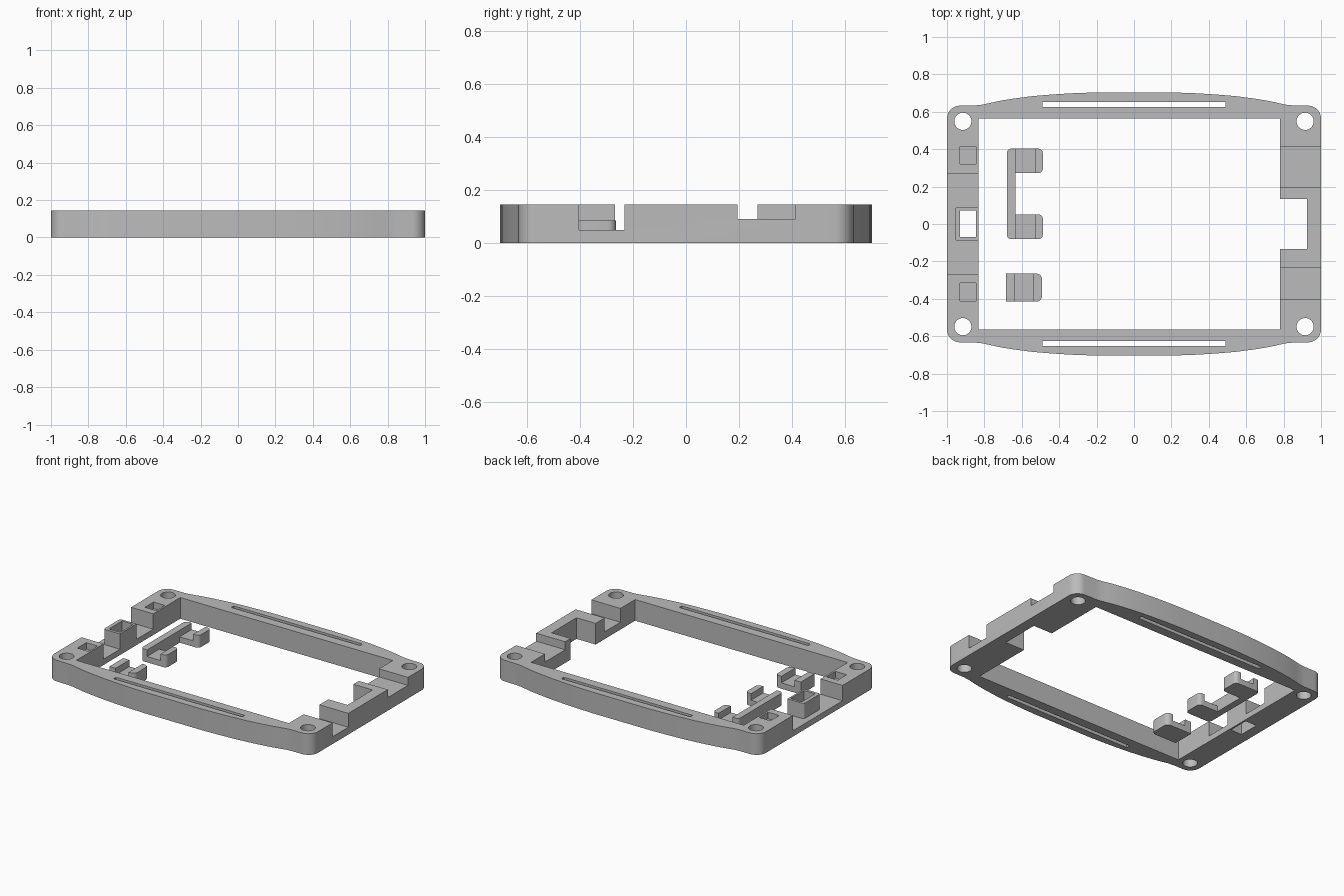
import bpy, bmesh
from math import sin, cos, pi, radians

default = bpy.data.objects.get("Cube")
if default:
    bpy.data.objects.remove(default, do_unlink=True)

H = 0.145        # frame height
LOW = 0.04       # floor of the wide gap and of the clip channels
CLIP_H = 0.085

grey = bpy.data.materials.new("light grey plastic")
grey.use_nodes = True
grey.diffuse_color = (0.5, 0.5, 0.5, 1)
grey.node_tree.nodes["Principled BSDF"].inputs["Base Color"].default_value = (0.5, 0.5, 0.5, 1)


def prism(name, outline, z0, z1):
    """Extrude a counter-clockwise outline from z0 to z1."""
    bm = bmesh.new()
    base = bm.faces.new([bm.verts.new((x, y, z0)) for x, y in outline])
    top = bmesh.ops.extrude_face_region(bm, geom=[base])["geom"]
    moved = [v for v in top if isinstance(v, bmesh.types.BMVert)]
    bmesh.ops.translate(bm, vec=(0, 0, z1 - z0), verts=moved)
    bmesh.ops.recalc_face_normals(bm, faces=bm.faces)
    mesh = bpy.data.meshes.new(name)
    bm.to_mesh(mesh)
    bm.free()
    mesh.materials.append(grey)
    obj = bpy.data.objects.new(name, mesh)
    bpy.context.scene.collection.objects.link(obj)
    return obj


def arc(cx, cy, r, start, sweep, steps):
    return [(cx + r * cos(start + sweep * i / steps),
             cy + r * sin(start + sweep * i / steps)) for i in range(steps + 1)]


def rect(x0, x1, y0, y1, r_left=0, r_right=0):
    """Rectangle with separately rounded left and right corners."""
    pts = []
    for x, y, sx, sy, a, r in ((x1, y1, -1, -1, 0, r_right), (x0, y1, 1, -1, 1, r_left),
                               (x0, y0, 1, 1, 2, r_left), (x1, y0, -1, 1, 3, r_right)):
        pts += arc(x + sx * r, y + sy * r, r, a * pi / 2, pi / 2, 5) if r else [(x, y)]
    return pts


def boolean(obj, outline, z0, z1, operation="DIFFERENCE"):
    """Cut (or add) a prism and bake the result into the object."""
    tool = prism("tool", outline, z0, z1)
    mod = obj.modifiers.new("Boolean", "BOOLEAN")
    mod.operation, mod.solver, mod.object = operation, "EXACT", tool
    bpy.context.view_layer.update()
    graph = bpy.context.evaluated_depsgraph_get()
    result = bpy.data.meshes.new_from_object(obj.evaluated_get(graph))
    obj.modifiers.clear()
    obj.data = result
    bpy.data.objects.remove(tool, do_unlink=True)


# Frame outline: one rounded corner and half a bowed side, mirrored twice
quarter = arc(0.93, 0.563, 0.07, 0, pi / 2, 8)
quarter += [(0.85, 0.634), (0.81, 0.638), (0.77, 0.647), (0.71, 0.66), (0.64, 0.671),
            (0.54, 0.684), (0.43, 0.693), (0.33, 0.699), (0.22, 0.703)]
half = quarter + [(-x, y) for x, y in reversed(quarter)]
frame = prism("frame", half + [(-x, -y) for x, y in half], 0, H)

# Main opening
boolean(frame, rect(-0.832, 0.78, -0.563, 0.563), -0.1, 0.3)

# Long side slots and corner screw holes
for s in (-1, 1):
    y0, y1 = sorted((s * 0.626, s * 0.652))
    boolean(frame, rect(-0.488, 0.488, y0, y1), -0.1, 0.3)
    for sx in (-1, 1):
        boolean(frame, arc(sx * 0.915, s * 0.549, 0.046, 0, 2 * pi * 31 / 32, 31), -0.1, 0.3)

# Right end: inner notch and two shallow channels
boolean(frame, rect(0.7, 0.925, -0.135, 0.135), -0.1, 0.3)
boolean(frame, rect(0.7, 1.1, -0.404, -0.233), 0.05, 0.3)
boolean(frame, rect(0.7, 1.1, 0.194, 0.413), 0.09, 0.3)

# Left end: wide gap around a hollow post, with a blind pocket on each side
boolean(frame, rect(-1.1, -0.8, -0.268, 0.27), LOW, 0.3)
boolean(frame, rect(-0.957, -0.832, -0.09, 0.09, r_left=0.015), 0.02, H, "UNION")
boolean(frame, rect(-0.93, -0.845, -0.07, 0.073), -0.1, 0.3)
for y0, y1 in ((-0.412, -0.315), (0.32, 0.414)):
    boolean(frame, rect(-0.93, -0.845, y0, y1), 0.1, 0.3)

# Loose channel clips: two joined by a bar, one alone
double_clip = prism("double_clip", rect(-0.68, -0.487, -0.081, 0.403, 0.025, 0.025), 0, CLIP_H)
boolean(double_clip, rect(-0.633, -0.4, 0.052, 0.272), -0.1, 0.3)
boolean(double_clip, rect(-0.633, -0.53, -0.2, 0.5), LOW, 0.3)
# round the inner corners of the two clip tips
for y, s in ((0.052, -1), (0.272, 1)):
    r = 0.025
    tip = [(-0.487 - r + r * sin(a), y + s * r - s * r * cos(a))
           for a in (i * pi / 10 for i in range(6))]
    boolean(double_clip, tip + [(-0.47, y + s * r), (-0.47, y - s * 0.01),
                                (-0.487 - r, y - s * 0.01)], -0.1, 0.3)

single_clip = prism("single_clip", rect(-0.685, -0.492, -0.415, -0.265, 0, 0.03), 0, CLIP_H)
boolean(single_clip, rect(-0.638, -0.538, -0.5, -0.2), LOW, 0.3)

# Smooth the curved walls, keep the edges crisp
bpy.ops.object.select_all(action="DESELECT")
for obj in (frame, double_clip, single_clip):
    obj.select_set(True)
bpy.context.view_layer.objects.active = frame
bpy.ops.object.shade_smooth_by_angle(angle=radians(30))
